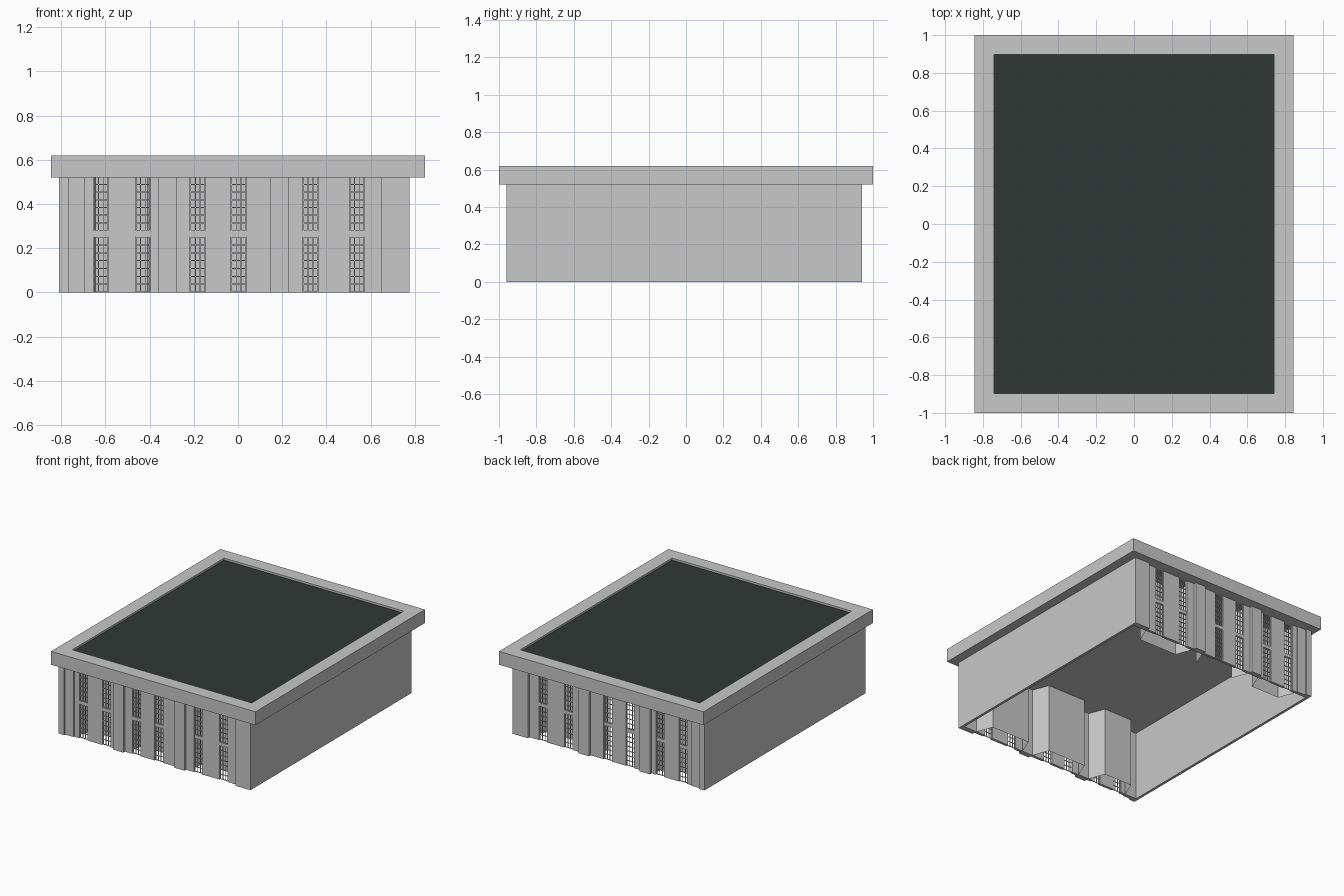
import bpy
import bmesh
from mathutils import Vector, Matrix

cube = bpy.data.objects.get("Cube")
if cube:
    bpy.data.objects.remove(cube, do_unlink=True)


def make_material(name, colour):
    mat = bpy.data.materials.new(name)
    mat.use_nodes = True
    mat.diffuse_color = (*colour, 1)
    mat.node_tree.nodes["Principled BSDF"].inputs["Base Color"].default_value = (*colour, 1)
    return mat


stone = make_material("pale grey stone", (0.58, 0.58, 0.58))
felt = make_material("dark green grey roofing", (0.028, 0.039, 0.036))

WALL_TOP = 0.525
MID_Y = -0.01
WINDOW_W = 0.068
# Each bay: left edge, right edge, window centres
BAYS = [(-0.695, -0.36, (-0.62, -0.43)),
        (-0.275, 0.145, (-0.182, 0.003)),
        (0.23, 0.65, (0.328, 0.538))]
STOREYS = [(0.0, 0.252), (0.278, WALL_TOP)]


def add_box(bm, x0, x1, y0, y1, z0, z1):
    size = Vector((x1 - x0, y1 - y0, z1 - z0))
    centre = Vector((x0 + x1, y0 + y1, z0 + z1)) / 2
    bmesh.ops.create_cube(bm, size=1, matrix=Matrix.Translation(centre) @ Matrix.Diagonal((*size, 1)))


def finish(bm, name, mats=(stone,)):
    mesh = bpy.data.meshes.new(name)
    bm.to_mesh(mesh)
    bm.free()
    for mat in mats:
        mesh.materials.append(mat)
    obj = bpy.data.objects.new(name, mesh)
    bpy.context.collection.objects.link(obj)
    return obj


# Roof slab with a shallow dark recess
bm = bmesh.new()
add_box(bm, -0.845, 0.845, -1, 1, 0.52, 0.62)
bm.normal_update()
top = max(bm.faces, key=lambda f: f.calc_center_median().z)
bmesh.ops.inset_region(bm, faces=[top], thickness=0.103, use_even_offset=True)
rim = bmesh.ops.extrude_face_region(bm, geom=[top])
floor = [g for g in rim["geom"] if isinstance(g, bmesh.types.BMFace)][0]
bmesh.ops.translate(bm, verts=floor.verts, vec=(0, 0, -0.015))
bmesh.ops.delete(bm, geom=[top], context='FACES_ONLY')
floor.material_index = 1
bmesh.ops.recalc_face_normals(bm, faces=bm.faces)
finish(bm, "roof_slab", (stone, felt))

# Plain side walls
for name, x in (("left_wall", 0.765), ("right_wall", -0.80)):
    bm = bmesh.new()
    add_box(bm, x - 0.01, x + 0.01, -0.94, 0.92, 0, WALL_TOP)
    finish(bm, name)


def build_facade(label, side):
    """Windowed facade; side is -1 at the front and 1 at the back."""
    def part(bm, x0, x1, d0, d1, z0, z1):
        ya, yb = sorted(MID_Y + side * (0.95 - d) for d in (d0, d1))
        add_box(bm, x0, x1, ya, yb, z0, z1)

    # Projecting piers
    bm = bmesh.new()
    for x0, x1 in ((-0.81, -0.765), (-0.36, -0.275), (0.145, 0.23), (0.65, 0.775)):
        part(bm, x0, x1, 0, 0.04, 0, WALL_TOP)
    finish(bm, label + "_piers")

    # Wall panels between the windows, and spandrels between the storeys
    bm = bmesh.new()
    part(bm, -0.765, -0.695, 0.012, 0.04, 0, WALL_TOP)
    for left, right, windows in BAYS:
        x = left
        for centre in windows:
            part(bm, x, centre - WINDOW_W / 2, 0.02, 0.04, 0, WALL_TOP)
            x = centre + WINDOW_W / 2
            part(bm, centre - WINDOW_W / 2, x, 0.024, 0.04, STOREYS[0][1], STOREYS[1][0])
        part(bm, x, right, 0.02, 0.04, 0, WALL_TOP)
    finish(bm, label + "_wall_panels")

    # Open window lattices
    bm = bmesh.new()
    bar = 0.002
    for _, _, windows in BAYS:
        for centre in windows:
            for z0, z1 in STOREYS:
                for i in range(4):
                    x = centre + (i / 3 - 0.5) * (WINDOW_W - 2 * bar)
                    part(bm, x - bar, x + bar, 0.029, 0.034, z0, z1)
                for i in range(8):
                    z = z0 + bar + i / 7 * (z1 - z0 - 2 * bar)
                    part(bm, centre - WINDOW_W / 2, centre + WINDOW_W / 2,
                         0.029, 0.034, z - bar, z + bar)
    finish(bm, label + "_window_lattices")

    # Splayed recess walls behind each bay; the rear middle one is open
    bm = bmesh.new()
    for i, (left, right, _) in enumerate(BAYS):
        path = [(left, 0.03), (left + 0.05, 0.16), (right - 0.05, 0.16), (right, 0.03)]
        for j, (a, b) in enumerate(zip(path, path[1:])):
            if side > 0 and i == 1 and j == 1:
                continue
            corners = [(a, 0), (b, 0), (b, WALL_TOP), (a, WALL_TOP)]
            bm.faces.new([bm.verts.new((p[0], MID_Y + side * (0.95 - p[1]), z))
                          for p, z in corners])
    finish(bm, label + "_bay_recesses")


build_facade("front", -1)
build_facade("back", 1)
